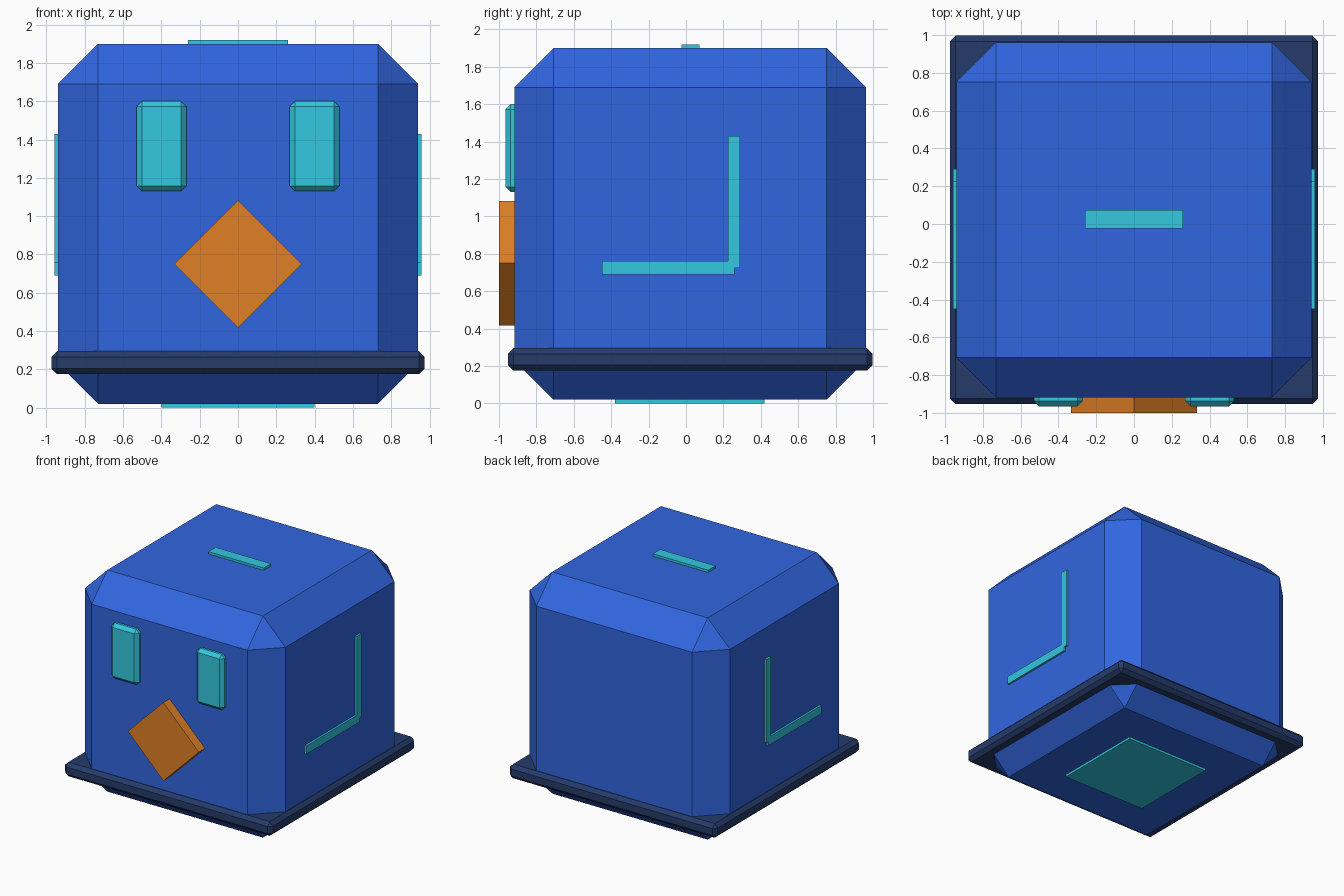
import bpy, bmesh
from mathutils import Matrix, Vector

if "Cube" in bpy.data.objects:
    bpy.data.objects.remove(bpy.data.objects["Cube"])


def material(name, rgb):
    lin = [((c / 255 + 0.055) / 1.055) ** 2.4 if c > 10 else c / 255 / 12.92 for c in rgb]
    m = bpy.data.materials.new(name)
    m.diffuse_color = (*lin, 1)
    m.use_nodes = True
    m.node_tree.nodes["Principled BSDF"].inputs["Base Color"].default_value = m.diffuse_color
    return m


BLUE = material("body blue", (49, 102, 224))
NAVY = material("dark navy", (37, 59, 106))
CYAN = material("light cyan", (51, 200, 224))
ORANGE = material("orange", (224, 129, 37))


def box(name, lo, hi, mat, bevel=0.0, turn=0.0):
    """Box between two corners, with optional chamfer and turn about its own y axis."""
    lo, hi = Vector(lo), Vector(hi)
    bm = bmesh.new()
    bmesh.ops.create_cube(bm, size=1)
    bmesh.ops.scale(bm, vec=hi - lo, verts=bm.verts)
    if bevel:
        bmesh.ops.bevel(bm, geom=bm.edges[:], offset=bevel, offset_type='OFFSET',
                        segments=1, profile=0.5, affect='EDGES')
    if turn:
        bmesh.ops.rotate(bm, verts=bm.verts, matrix=Matrix.Rotation(turn, 3, 'Y'))
    mesh = bpy.data.meshes.new(name)
    bm.to_mesh(mesh)
    bm.free()
    mesh.materials.append(mat)
    ob = bpy.data.objects.new(name, mesh)
    ob.location = (lo + hi) / 2
    bpy.context.collection.objects.link(ob)
    return ob


# Chamfered cube body and the rim plate around its foot
box("body", (-0.94, -0.918, 0.02), (0.94, 0.962, 1.9), BLUE, 0.21)
box("base_rim", (-0.975, -0.953, 0.175), (0.975, 0.997, 0.295), NAVY, 0.03)

# Diamond nose on the front: a square block turned by 45 degrees
h = 0.333 / 2 ** 0.5
box("diamond_nose", (-h, -1.0, 0.75 - h), (h, -0.84, 0.75 + h), ORANGE, turn=0.785398)

# Eyes and L-shaped side strips, repeated on both sides
for side, s in (("left", -1), ("right", 1)):
    x0, x1 = sorted((0.27 * s, 0.53 * s))
    box(side + "_eye", (x0, -0.965, 1.13), (x1, -0.865, 1.6), CYAN, 0.028)
    x0, x1 = sorted((0.92 * s, 0.957 * s))
    box(side + "_strip_upright", (x0, 0.225, 0.725), (x1, 0.29, 1.43), CYAN)
    box(side + "_strip_flat", (x0, -0.45, 0.69), (x1, 0.26, 0.76), CYAN)

# Top bar and bottom plate
box("top_bar", (-0.26, -0.025, 1.88), (0.26, 0.073, 1.92), CYAN)
box("bottom_plate", (-0.4, -0.38, 0.0), (0.4, 0.42, 0.04), CYAN)
